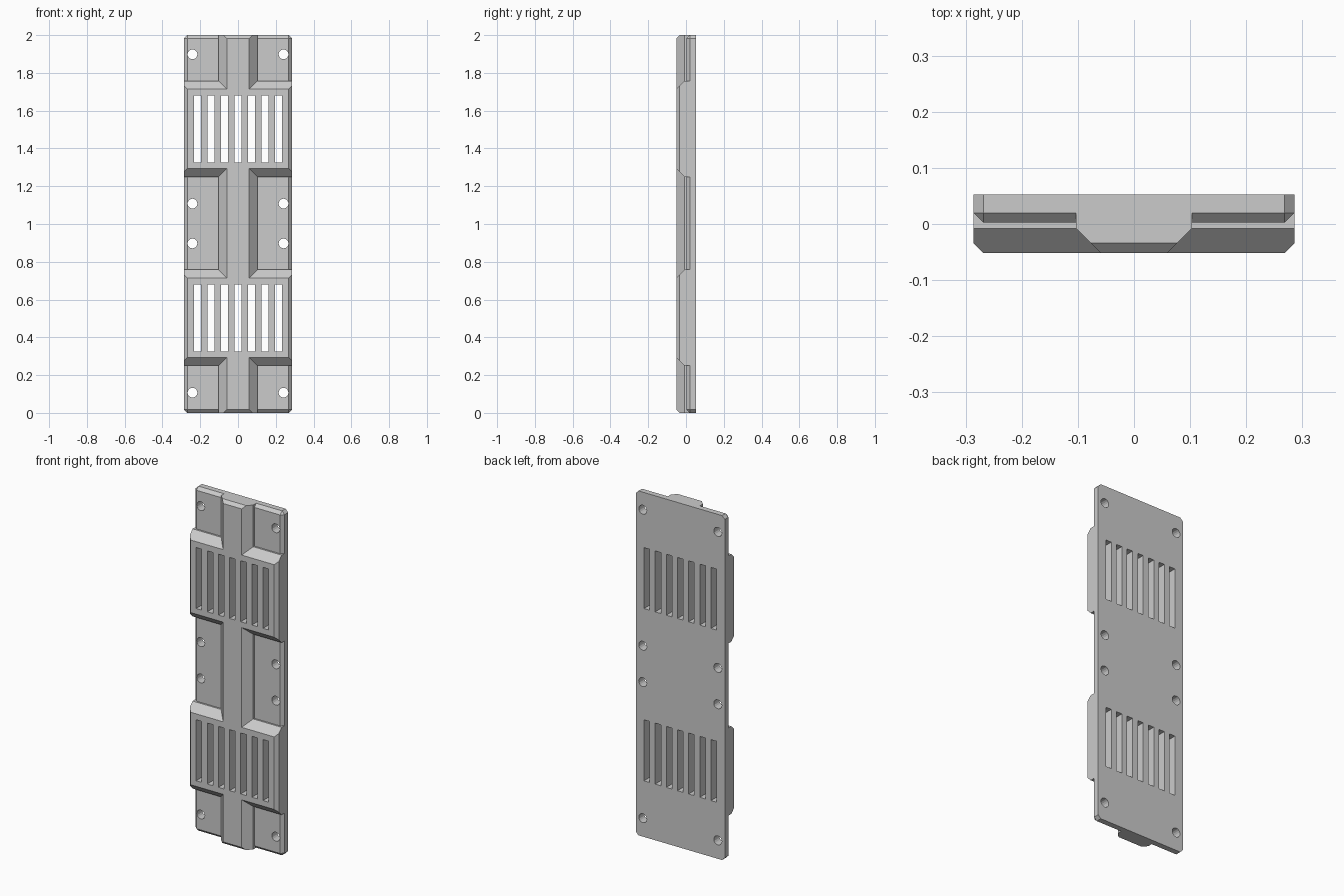
import bpy, bmesh, math
from mathutils import Matrix, Vector

if "Cube" in bpy.data.objects:
    bpy.data.objects.remove(bpy.data.objects["Cube"])

BACK, FRONT = 0.0525, -0.0515   # back and front planes
W, C = 0.286, 0.0175            # half width, chamfer size

grey = bpy.data.materials.new("grey")
grey.diffuse_color = (0.6, 0.6, 0.6, 1)
grey.use_nodes = True
grey.node_tree.nodes["Principled BSDF"].inputs["Base Color"].default_value = grey.diffuse_color


def finish(name, bm):
    bmesh.ops.recalc_face_normals(bm, faces=bm.faces)
    me = bpy.data.meshes.new(name)
    bm.to_mesh(me)
    bm.free()
    me.materials.append(grey)
    ob = bpy.data.objects.new(name, me)
    bpy.context.collection.objects.link(ob)
    return ob


def loft(name, rings):
    """Solid through rings (y, half_width, z_low, z_high, corner_cut) from back to front."""
    bm = bmesh.new()
    loops = []
    for y, x, a, b, c in rings:
        pts = [(x - c, a), (x, a + c), (x, b - c), (x - c, b),
               (c - x, b), (-x, b - c), (-x, a + c), (c - x, a)]
        loops.append([bm.verts.new((px, y, pz)) for px, pz in pts])
    for r, s in zip(loops, loops[1:]):
        for i in range(8):
            j = (i + 1) % 8
            bm.faces.new((r[i], r[j], s[j], s[i]))
    bm.faces.new(loops[0])
    bm.faces.new(loops[-1])
    bmesh.ops.remove_doubles(bm, verts=bm.verts, dist=1e-5)
    return finish(name, bm)


def boolean(target, tool, op):
    mod = target.modifiers.new(op.lower(), 'BOOLEAN')
    mod.operation, mod.object, mod.solver = op, tool, 'EXACT'
    bpy.context.view_layer.objects.active = target
    bpy.ops.object.modifier_apply(modifier=mod.name)
    bpy.data.objects.remove(tool)


# Base plate with chamfered outline and front edge
panel = loft("vent_panel", [(BACK, W, 0, 2, C), (0.02, W, 0, 2, C),
                            (0.02 - C, W - C, C, 2 - C, 0)])

# Central rib with sloped sides
rib = loft("centre_rib", [(0.035, 0.103, 0, 2, 0), (-0.008, 0.103, 0, 2, 0),
                          (FRONT + C, 0.077, 0, 2, 0), (FRONT, 0.0595, C, 2 - C, 0)])
boolean(panel, rib, 'UNION')

# Two raised vent blocks
for z in (0.25, 1.25):
    t = z + 0.508
    block = loft("vent_block", [(0.035, W, z, t, 0), (-0.008, W, z, t, 0),
                                (FRONT + C, W, z + 0.026, t - 0.026, 0),
                                (FRONT, W - C, z + 0.0435, t - 0.0435, 0)])
    boolean(panel, block, 'UNION')

# Vent slots and screw holes
bm = bmesh.new()
for z in (0.503, 1.503):
    for i in range(-3, 4):
        bmesh.ops.create_cube(bm, size=1, matrix=Matrix.Translation((i * 0.0717, 0, z))
                              @ Matrix.Diagonal((0.036, 0.4, 0.354, 1)))
for z in (0.107, 0.897, 1.108, 1.898):
    for x in (-0.241, 0.241):
        bmesh.ops.create_cone(bm, cap_ends=True, segments=16, radius1=0.026, radius2=0.026,
                              depth=0.4, matrix=Matrix.Translation((x, 0, z))
                              @ Matrix.Rotation(math.pi / 2, 4, 'X'))
cutter = finish("slot_cutter", bm)
cutter.hide_render = True
boolean(panel, cutter, 'DIFFERENCE')
